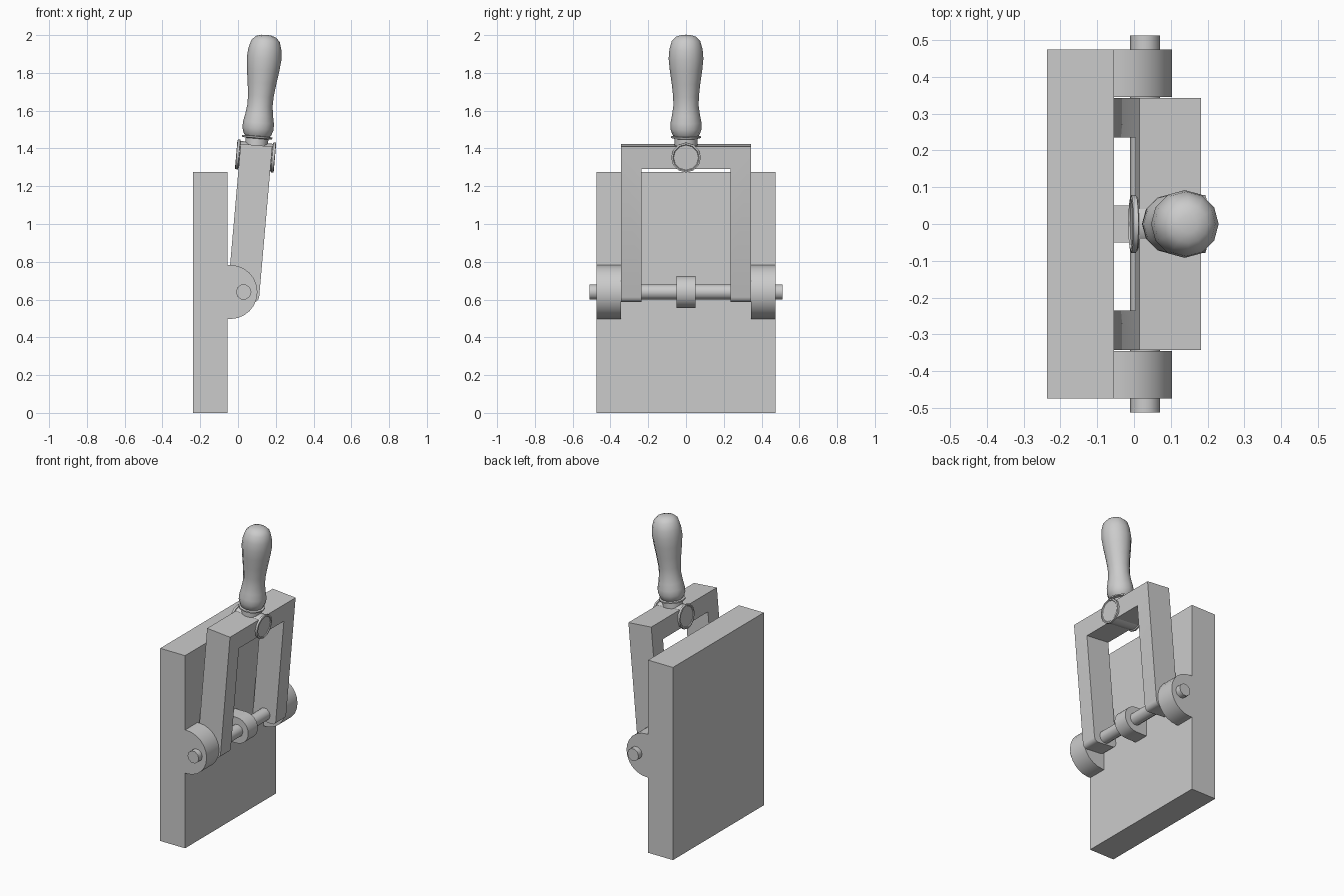
import bpy, bmesh, math
from mathutils import Matrix

if "Cube" in bpy.data.objects:
    bpy.data.objects.remove(bpy.data.objects["Cube"])

PIVOT = Matrix.Translation((0.03, 0, 0.64))
TILT = PIVOT @ Matrix.Rotation(math.radians(5), 4, 'Y')   # leaning lever frame


def finish(bm, name, matrix=None, smooth=True):
    bmesh.ops.recalc_face_normals(bm, faces=bm.faces)
    mesh = bpy.data.meshes.new(name)
    bm.to_mesh(mesh)
    bm.free()
    ob = bpy.data.objects.new(name, mesh)
    bpy.context.collection.objects.link(ob)
    if matrix:
        ob.matrix_world = matrix
    if smooth:
        bpy.ops.object.select_all(action='DESELECT')
        ob.select_set(True)
        bpy.context.view_layer.objects.active = ob
        bpy.ops.object.shade_smooth_by_angle(angle=math.radians(40))
    return ob


def extrude(points, vec):
    bm = bmesh.new()
    face = bm.faces.new([bm.verts.new(p) for p in points])
    res = bmesh.ops.extrude_face_region(bm, geom=[face], use_keep_orig=True)
    verts = [g for g in res['geom'] if isinstance(g, bmesh.types.BMVert)]
    bmesh.ops.translate(bm, verts=verts, vec=vec)
    return bm


def lathe(name, profile, sides, matrix):
    # profile of (radius, height), revolved about local z and capped
    bm = bmesh.new()
    rings = [[bm.verts.new((r * math.cos(2 * math.pi * i / sides),
                            r * math.sin(2 * math.pi * i / sides), z))
              for i in range(sides)] for r, z in profile]
    for a, b in zip(rings, rings[1:]):
        for i in range(sides):
            j = (i + 1) % sides
            bm.faces.new((a[i], a[j], b[j], b[i]))
    bm.faces.new(rings[0])
    bm.faces.new(rings[-1])
    return finish(bm, name, matrix)


def lug(name, cx, radius, y0, y1):
    # half-round lug standing on the plate
    pts = [(-0.057, y0, 0.64 + radius)]
    for i in range(13):
        a = math.pi / 2 - math.pi * i / 12
        pts.append((cx + radius * math.cos(a), y0, 0.64 + radius * math.sin(a)))
    pts.append((-0.057, y0, 0.64 - radius))
    finish(extrude(pts, (0, y1 - y0, 0)), name)


# Back plate
plate = [(-0.237, -0.475, 0), (-0.055, -0.475, 0), (-0.055, 0.475, 0), (-0.237, 0.475, 0)]
finish(extrude(plate, (0, 0, 1.275)), "back_plate", smooth=False)

# Hinge lugs and pivot rod
lug("hinge_lug_left", -0.04, 0.143, -0.475, -0.345)
lug("hinge_lug_right", -0.04, 0.143, 0.345, 0.475)
lug("hinge_lug_middle", 0.025, 0.085, -0.05, 0.05)
lathe("pivot_rod", [(0.041, -0.512), (0.041, 0.512)], 10,
      PIVOT @ Matrix.Rotation(math.pi / 2, 4, 'X'))

# Lever frame: upside-down U with eased lower ends
half = [(0.343, -0.048), (0.343, 0.78), (-0.343, 0.78), (-0.343, -0.048),
        (-0.235, -0.048), (-0.235, 0.662), (0.235, 0.662), (0.235, -0.048)]
bm = extrude([(-0.084, y, z) for y, z in half], (0.168, 0, 0))
ends = [e for e in bm.edges if all(v.co.z < 0 for v in e.verts)
        and abs(e.verts[0].co.x - e.verts[1].co.x) < 0.001]
bmesh.ops.bevel(bm, geom=ends, offset=0.028, segments=3, profile=0.5, affect='EDGES')
finish(bm, "lever_frame", TILT)

# Handle socket through the top bar, flanged with shallow recessed ends
socket = [(0.066, -0.098), (0.07, -0.103), (0.079, -0.101), (0.079, -0.088), (0.072, -0.086)]
socket += [(r, -z) for r, z in reversed(socket)]
lathe("handle_socket", socket, 12,
      TILT @ Matrix.Translation((0, 0, 0.723)) @ Matrix.Rotation(math.pi / 2, 4, 'Y'))

# Neck and collar
lathe("handle_neck", [(0.06, 0.76), (0.06, 0.815), (0.08, 0.819), (0.08, 0.827), (0.06, 0.83)],
      12, TILT)

# Turned grip
grip = [(0.06, 0.822), (0.074, 0.84), (0.083, 0.868), (0.082, 0.90), (0.074, 0.94),
        (0.067, 0.99), (0.068, 1.04), (0.076, 1.11), (0.086, 1.18), (0.092, 1.24),
        (0.088, 1.29), (0.075, 1.335), (0.052, 1.357), (0.025, 1.365), (0.004, 1.366)]
lathe("handle_grip", grip, 12, TILT)
